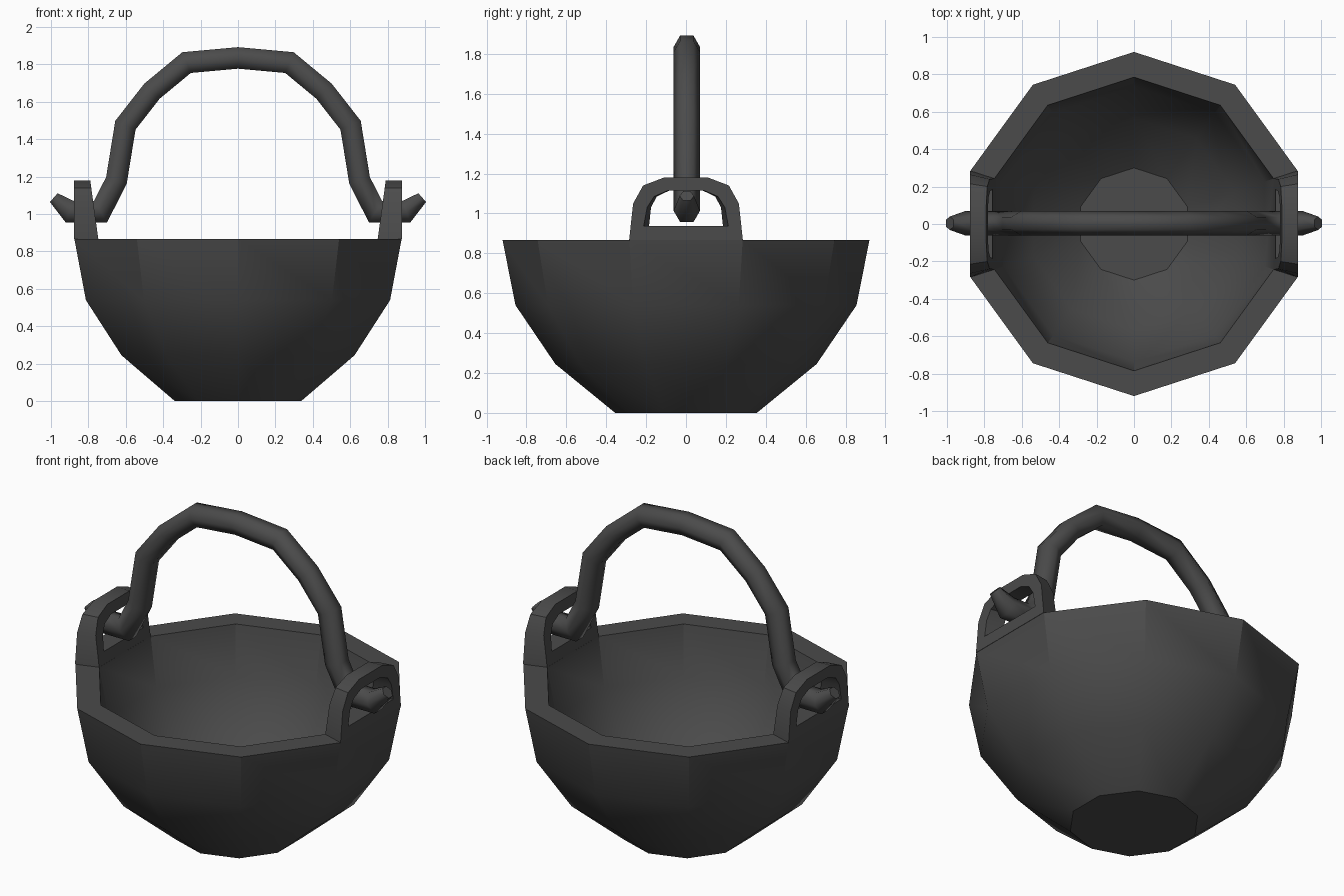
import bpy, bmesh
from math import sin, cos, pi, radians
from mathutils import Vector

if "Cube" in bpy.data.objects:
    bpy.data.objects.remove(bpy.data.objects["Cube"])

dark = bpy.data.materials.new("dark_iron")
dark.diffuse_color = (0.07, 0.07, 0.07, 1)
dark.use_nodes = True
dark.node_tree.nodes["Principled BSDF"].inputs["Base Color"].default_value = dark.diffuse_color


def make(name, rings, closed=False, cap=True, angle=32):
    """Skin a list of equal-length point rings into one object."""
    bm = bmesh.new()
    vs = [[bm.verts.new(p) for p in r] for r in rings]
    n = len(vs[0])
    pairs = list(zip(vs, vs[1:])) + ([(vs[-1], vs[0])] if closed else [])
    for a, b in pairs:
        for i in range(n):
            j = (i + 1) % n
            bm.faces.new((a[i], a[j], b[j], b[i]))
    if cap and not closed:
        bm.faces.new(vs[0])
        bm.faces.new(vs[-1])
    bmesh.ops.recalc_face_normals(bm, faces=bm.faces)
    me = bpy.data.meshes.new(name)
    bm.to_mesh(me)
    bm.free()
    me.materials.append(dark)
    ob = bpy.data.objects.new(name, me)
    bpy.context.collection.objects.link(ob)
    bpy.ops.object.select_all(action='DESELECT')
    ob.select_set(True)
    bpy.context.view_layer.objects.active = ob
    bpy.ops.object.shade_smooth_by_angle(angle=radians(angle))
    return ob


# Ten-sided bowl: outer wall, rim, inner wall
profile = [(0.355, 0), (0.655, 0.245), (0.855, 0.54), (0.92, 0.868),
           (0.785, 0.868), (0.735, 0.58), (0.565, 0.32), (0.30, 0.11)]
make("bowl", [[(r * sin(k * pi / 5), r * cos(k * pi / 5), z) for k in range(10)]
              for r, z in profile])

# Arched lugs on both sides that hold the handle
half_out = [(0.285, 0.868), (0.265, 1.05), (0.215, 1.14), (0.11, 1.18)]
half_hole = [(0.212, 0.938), (0.195, 1.03), (0.16, 1.085), (0.09, 1.115)]


def arch(half):
    return half + [(-y, z) for y, z in reversed(half)]


def inner(p):
    t = (p[1] - 0.868) / 0.312
    return (0.747 + 0.043 * t, p[0] * (0.853 + 0.09 * t), p[1])


for side, label in ((1, "right"), (-1, "left")):
    outer_face = [[(0.877, y, z) for y, z in arch(h)] for h in (half_out, half_hole)]
    inner_face = [[inner(p) for p in arch(h)] for h in (half_hole, half_out)]
    rings = [[(x * side, y, z) for x, y, z in r] for r in outer_face + inner_face]
    make("lug_" + label, rings, closed=True)

# Hexagonal bail handle with hooked, tapered ends
half = [(0, 1.835), (0.275, 1.81), (0.46, 1.657), (0.602, 1.475),
        (0.65, 1.18), (0.735, 1.013), (0.90, 1.013), (0.985, 1.088)]
path = [Vector((-x, 0.004, z)) for x, z in reversed(half[1:])]
path += [Vector((x, 0.004, z)) for x, z in half]
rings = []
for i, p in enumerate(path):
    d0 = (p - path[max(i - 1, 0)]).normalized()
    d1 = (path[min(i + 1, len(path) - 1)] - p).normalized()
    d = (d0 + d1).normalized()
    normal = Vector((-d.z, 0, d.x))
    end = i in (0, len(path) - 1)
    r = 0.036 if end else 0.066
    stretch = 1 if end else 1 / max(d.dot(d1), 0.8)
    rings.append([p + Vector((0, r * cos(k * pi / 3), 0))
                  + normal * (r * stretch * sin(k * pi / 3)) for k in range(6)])
make("handle", rings, angle=62)
